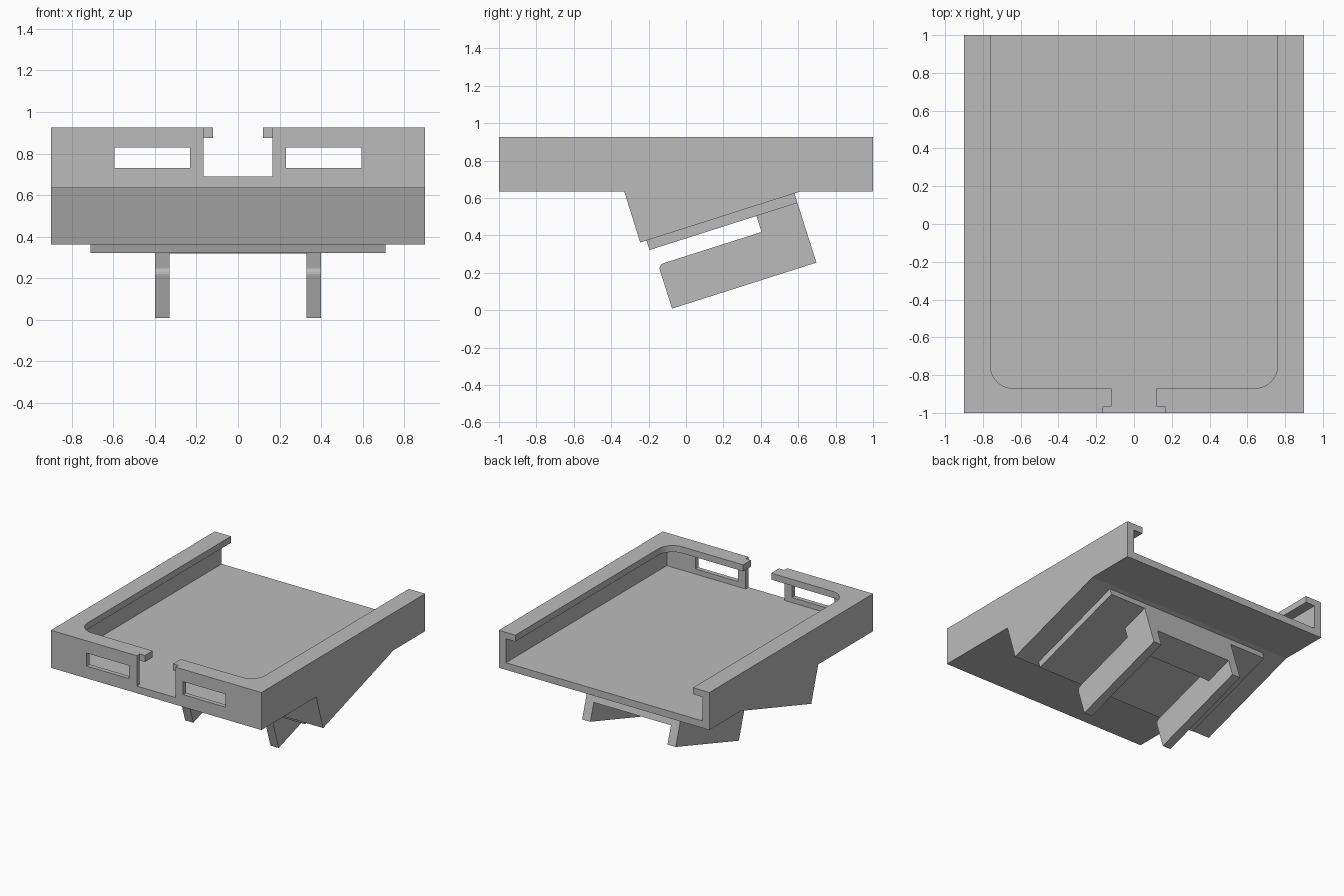
import bpy, math
from mathutils import Vector

default = bpy.data.objects.get("Cube")
if default:
    bpy.data.objects.remove(default)

grey = bpy.data.materials.new("plain_grey")
grey.use_nodes = True
colour = (0.5, 0.5, 0.5, 1)
grey.diffuse_color = colour
grey.node_tree.nodes["Principled BSDF"].inputs["Base Color"].default_value = colour


def prism(name, outline, low, high, axis):
    """Extrude an outline along x (points are y, z) or z (points are x, y)."""
    place = (lambda p, d: (d, *p)) if axis == "x" else (lambda p, d: (*p, d))
    n = len(outline)
    verts = [place(p, d) for d in (low, high) for p in outline]
    faces = [list(range(n))[::-1], list(range(n, 2 * n))]
    faces += [(i, (i + 1) % n, (i + 1) % n + n, i + n) for i in range(n)]
    mesh = bpy.data.meshes.new(name)
    mesh.from_pydata(verts, [], faces)
    mesh.materials.append(grey)
    obj = bpy.data.objects.new(name, mesh)
    bpy.context.collection.objects.link(obj)
    return obj


def box(name, x, y, z):
    return prism(name, [(x[0], y[0]), (x[1], y[0]), (x[1], y[1]), (x[0], y[1])], *z, "z")


def cut(target, cutter):
    mod = target.modifiers.new(cutter.name, "BOOLEAN")
    mod.operation = "DIFFERENCE"
    mod.solver = "EXACT"
    mod.object = cutter
    bpy.context.view_layer.objects.active = target
    bpy.ops.object.modifier_apply(modifier=mod.name)
    bpy.data.objects.remove(cutter)


def arc(centre, radius, start, end, steps):
    angles = [math.radians(start + (end - start) * i / steps) for i in range(steps + 1)]
    return [(centre[0] + radius * math.cos(a), centre[1] + radius * math.sin(a)) for a in angles]


# Tray with the tilted wedge below it
TOP, BASE, FLOOR, LIP = 0.925, 0.635, 0.69, 0.875
tray = prism("tray", [(-1, BASE), (-0.33, BASE), (-0.245, 0.362), (0.612, BASE),
                      (1, BASE), (1, TOP), (-1, TOP)], -0.9, 0.9, "x")

# Hollow under the lip, open at the back
cut(tray, box("hollow", (-0.84, 0.84), (-0.965, 1.1), (FLOOR, LIP)))

# Lip opening with round front corners
opening = arc((-0.64, -0.75), 0.12, 180, 270, 10) + arc((0.64, -0.75), 0.12, 270, 360, 10)
cut(tray, prism("opening", opening + [(0.76, 1.1), (-0.76, 1.1)], LIP - 0.02, 1.1, "z"))

# Front slot, lip gap and the two windows
cut(tray, box("front_slot", (-0.165, 0.165), (-1.1, -0.965), (FLOOR, 1.1)))
cut(tray, box("lip_gap", (-0.12, 0.12), (-1.1, -0.8), (FLOOR + 0.02, 1.1)))
for side in (-1, 1):
    x = sorted((side * 0.23, side * 0.595))
    cut(tray, box("window", x, (-1.1, -0.9), (0.73, 0.83)))

# Tilted frame: s runs back along the slope, d runs down from the plate
TILT = math.radians(17.66)
origin = Vector((-0.195, 0.322))
along = Vector((math.cos(TILT), math.sin(TILT)))
down = Vector((math.sin(TILT), -math.cos(TILT)))


def tilted(points):
    return [tuple(origin + along * s + down * d) for s, d in points]


LENGTH, DEPTH, SLOT_END = 0.83, 0.335, 0.6
prism("mounting_plate", tilted([(0, -0.056), (LENGTH, -0.056), (LENGTH, 0), (0, 0)]),
      -0.71, 0.71, "x")

# Two clip legs with rounded slot lips
lip_curve = arc((0.05, 0.12), 0.03, 270, 180, 6)
leg = [(LENGTH, 0), (SLOT_END, 0), (SLOT_END, 0.09)] + lip_curve + [(0.02, DEPTH), (LENGTH, DEPTH)]
for name, side in (("left_leg", 1), ("right_leg", -1)):
    prism(name, tilted(leg), *sorted((side * 0.33, side * 0.4)), "x")

# Crossbar joining the legs behind the slot
prism("crossbar", tilted([(SLOT_END, 0), (LENGTH, 0), (LENGTH, 0.195), (SLOT_END, 0.195)]),
      -0.33, 0.33, "x")

# Consistent outward normals
import bmesh
for obj in bpy.context.collection.objects:
    if obj.type == "MESH":
        bm = bmesh.new()
        bm.from_mesh(obj.data)
        bmesh.ops.recalc_face_normals(bm, faces=bm.faces)
        bm.to_mesh(obj.data)
        bm.free()
